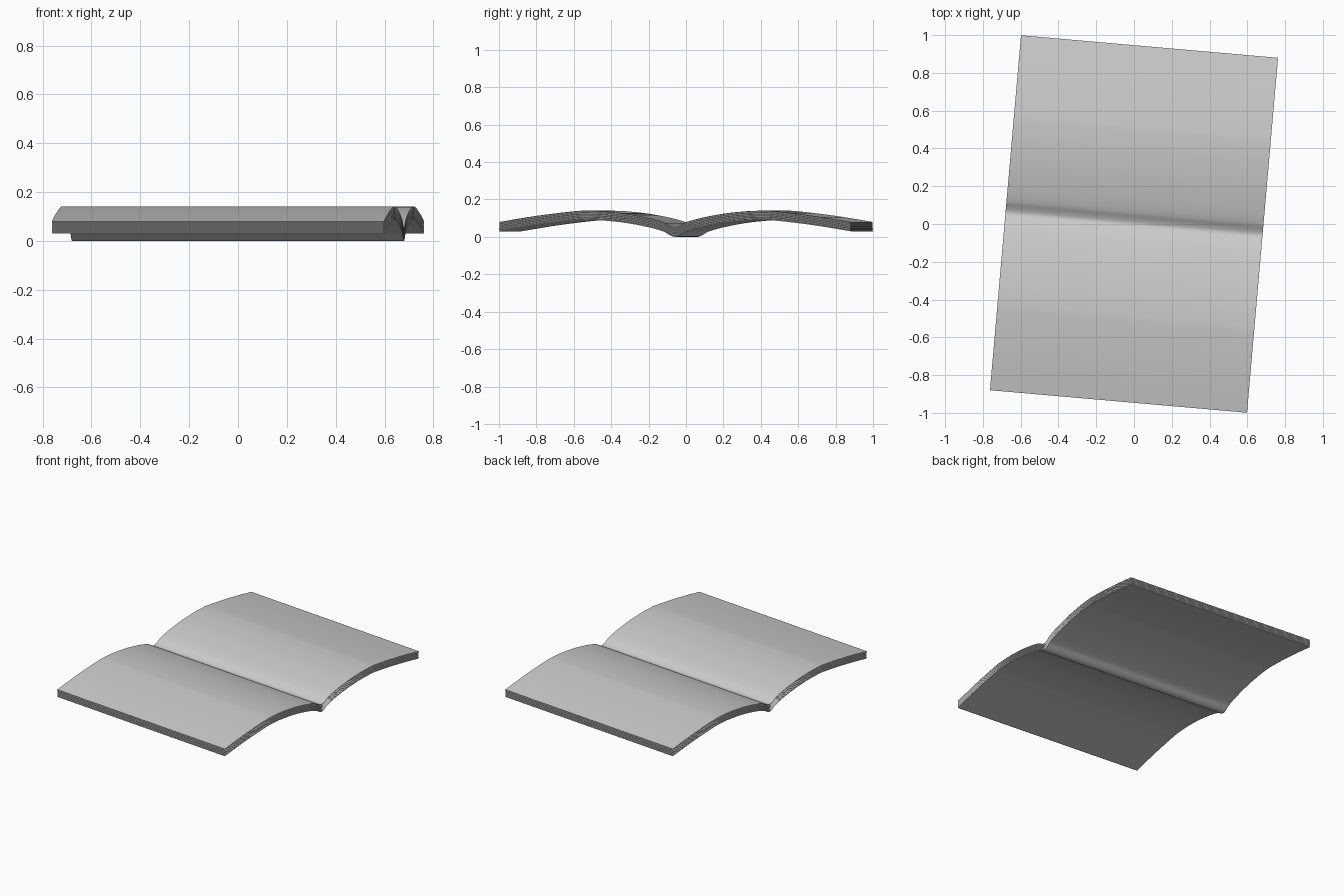
import bpy, bmesh, math

if "Cube" in bpy.data.objects:
    bpy.data.objects.remove(bpy.data.objects["Cube"])

HALF_U, HALF_V = 0.683, 0.943     # half page height, half open width
THICK, LAYERS, INSET = 0.05, 12, 0.003
# upper page curve from the gutter to the fore-edge (distance, height)
HALF_CURVE = [(0, .05), (.025, .058), (.06, .078), (.14, .101), (.26, .124),
              (.38, .137), (.45, .14), (.52, .139), (.74, .113), (.943, .08)]
CURVE = [(-v, z) for v, z in HALF_CURVE[:0:-1]] + HALF_CURVE


def slope(i):
    a, b = CURVE[max(i - 1, 0)], CURVE[min(i + 1, len(CURVE) - 1)]
    return (b[1] - a[1]) / (b[0] - a[0])


def sample(steps=4):
    """Smooth points along the page curve."""
    out = []
    for i in range(len(CURVE) - 1):
        (v0, z0), (v1, z1) = CURVE[i], CURVE[i + 1]
        h = v1 - v0
        for k in range(steps):
            t = k / steps
            z = ((2*t**3 - 3*t**2 + 1) * z0 + (t**3 - 2*t**2 + t) * h * slope(i)
                 + (3*t**2 - 2*t**3) * z1 + (t**3 - t**2) * h * slope(i + 1))
            out.append((v0 + t * h, z))
    return out + [CURVE[-1]]


profile = sample()
bm = bmesh.new()

# page layers: two long edges per layer, alternate layers slightly inset
layers = []
for k in range(LAYERS + 1):
    inset = INSET * (k % 2)
    sv = (HALF_V - inset) / HALF_V
    drop = THICK * k / LAYERS
    layers.append([[bm.verts.new((s * (HALF_U - inset), v * sv, z - drop))
                    for v, z in profile] for s in (-1, 1)])

# top and bottom sheets
n = len(profile)
for left, right in (layers[0], layers[-1]):
    for i in range(n - 1):
        bm.faces.new((left[i], right[i], right[i + 1], left[i + 1]))

# ridged page edges all round
for (l0, r0), (l1, r1) in zip(layers, layers[1:]):
    ring0, ring1 = l0 + r0[::-1], l1 + r1[::-1]
    for i in range(2 * n):
        j = (i + 1) % (2 * n)
        bm.faces.new((ring0[i], ring0[j], ring1[j], ring1[i]))

bmesh.ops.recalc_face_normals(bm, faces=bm.faces)
mesh = bpy.data.meshes.new("open_book_pages")
bm.to_mesh(mesh)
bm.free()
book = bpy.data.objects.new("open_book_pages", mesh)
bpy.context.collection.objects.link(book)
book.rotation_euler.z = math.radians(-5)

# smooth pages, crisp edges
bpy.context.view_layer.objects.active = book
book.select_set(True)
bpy.ops.object.shade_smooth_by_angle(angle=math.radians(30))
